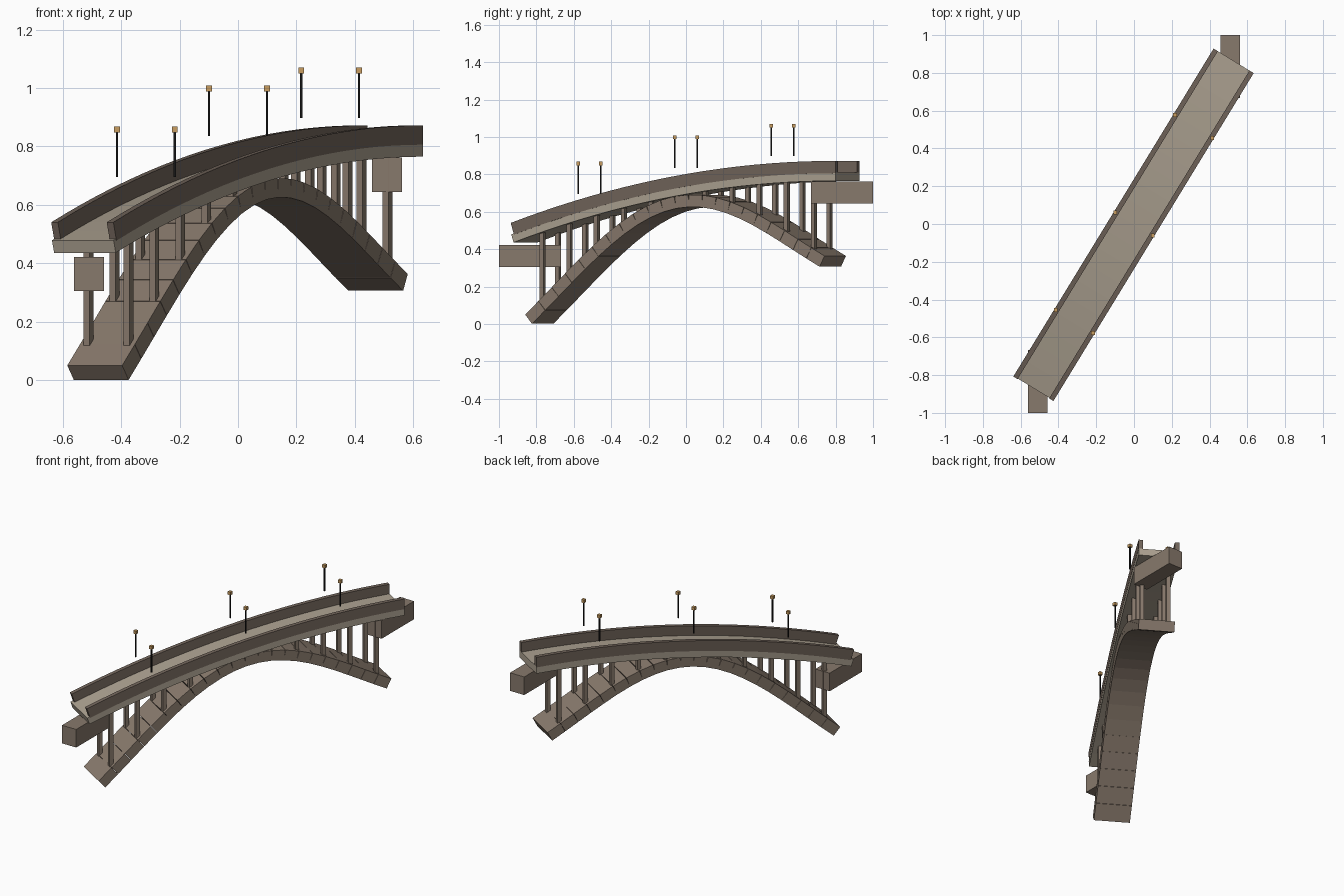
import bpy, bmesh
from math import cos, pi, sqrt
from mathutils import Vector

old = bpy.data.objects.get("Cube")
if old:
    bpy.data.objects.remove(old, do_unlink=True)

ALONG = Vector((0.521, 0.853, 0)).normalized()   # direction of travel
ACROSS = Vector((ALONG.y, -ALONG.x, 0))          # towards the right edge
UP = Vector((0, 0, 1))


def material(name, rgb, rough=0.9):
    m = bpy.data.materials.new(name)
    m.use_nodes = True
    m.diffuse_color = (*rgb, 1)
    b = m.node_tree.nodes["Principled BSDF"]
    b.inputs["Base Color"].default_value = (*rgb, 1)
    b.inputs["Roughness"].default_value = rough
    return m


STONE = material("brown stone", (0.245, 0.192, 0.15))
PARAPET = material("dark stone", (0.165, 0.128, 0.103))
PAVING = material("pale paving", (0.41, 0.355, 0.28))
IRON = material("black iron", (0.008, 0.008, 0.008))
GLOW = material("amber lamp", (0.58, 0.34, 0.12))


def finish(name, bm, mat):
    bmesh.ops.recalc_face_normals(bm, faces=bm.faces)
    mesh = bpy.data.meshes.new(name)
    bm.to_mesh(mesh)
    bm.free()
    mesh.materials.append(mat)
    ob = bpy.data.objects.new(name, mesh)
    bpy.context.collection.objects.link(ob)
    return ob


def add_box(bm, centre, size, axes=(Vector((1, 0, 0)), Vector((0, 1, 0)), UP)):
    cube = bmesh.ops.create_cube(bm, size=1)
    for v in cube["verts"]:
        c = v.co.copy()
        v.co = centre + sum((axes[i] * c[i] * size[i] for i in range(3)), Vector())


def place(t, w, z):
    return ALONG * t + ACROSS * w + UP * z


# Height curves along the span
HALF = 1.012
ARCH_HALF = 0.92


def deck_bottom(t):
    u = (t + HALF) / (2 * HALF)
    return 0.765 - 0.33 * (1 - u) ** 2


def arch_centre(t):
    c = cos(pi / 2 * t / ARCH_HALF)
    return 0.18 + 0.168 * t + 0.47 * (0.85 * c + 0.15 * c * c)


def sweep(name, lift, w0, w1, thick, mat, n=20):
    """Rectangular strip following the deck, square to its slope."""
    bm = bmesh.new()
    rings = []
    for i in range(n + 1):
        t = HALF * (2 * i / n - 1)
        slope = (deck_bottom(t + 0.01) - deck_bottom(t - 0.01)) / 0.02
        normal = (UP - ALONG * slope).normalized() * thick / 2
        mid = deck_bottom(t) + lift
        rings.append([bm.verts.new(place(t, w, mid) + normal * s)
                      for w, s in ((w0, -1), (w1, -1), (w1, 1), (w0, 1))])
    for a, b in zip(rings, rings[1:]):
        for k in range(4):
            j = (k + 1) % 4
            bm.faces.new((a[k], a[j], b[j], b[k]))
    bm.faces.new(rings[0])
    bm.faces.new(rings[-1])
    return finish(name, bm, mat)


# Roadway and parapets
sweep("deck", 0.0225, -0.1235, 0.1235, 0.045, PAVING)
sweep("left_parapet", 0.074, -0.1245, -0.098, 0.066, PARAPET)
sweep("right_parapet", 0.074, 0.098, 0.1245, 0.066, PARAPET)

# Arch of separate stone blocks
bm = bmesh.new()
BLOCKS = 22
for i in range(BLOCKS):
    t0, t1 = (ARCH_HALF * (2 * k / BLOCKS - 1) for k in (i, i + 1))
    a, b = place(t0, 0, arch_centre(t0)), place(t1, 0, arch_centre(t1))
    run = (b - a).normalized()
    add_box(bm, (a + b) / 2, ((b - a).length * 0.985, 0.22, 0.065),
            (run, ACROSS, ACROSS.cross(run)))
finish("arch_blocks", bm, STONE)

# Paired columns between arch and deck
bm = bmesh.new()
for i in range(-5, 6):
    t = 0.17 * i
    low, high = arch_centre(t), deck_bottom(t) + 0.012
    if high - low < 0.05:
        continue
    for w in (-0.08, 0.08):
        add_box(bm, place(t, w, (low + high) / 2), (0.024, 0.024, high - low),
                (ALONG, ACROSS, UP))
finish("columns", bm, STONE)

# Abutment blocks at both ends
for name, side, z in (("near_abutment", -1, 0.363), ("far_abutment", 1, 0.703)):
    bm = bmesh.new()
    add_box(bm, Vector((0.51 * side, 0.834 * side, z)), (0.102, 0.332, 0.117))
    finish(name, bm, STONE)

# Lamp posts in pairs
poles, lamps = bmesh.new(), bmesh.new()
for t, base in ((-0.605, 0.695), (0, 0.835), (0.605, 0.897)):
    for w in (-0.116, 0.116):
        add_box(poles, place(t, w, base + 0.077), (0.007, 0.007, 0.154))
        add_box(lamps, place(t, w, base + 0.163), (0.02, 0.02, 0.02))
finish("lamp_poles", poles, IRON)
finish("lamp_heads", lamps, GLOW)
